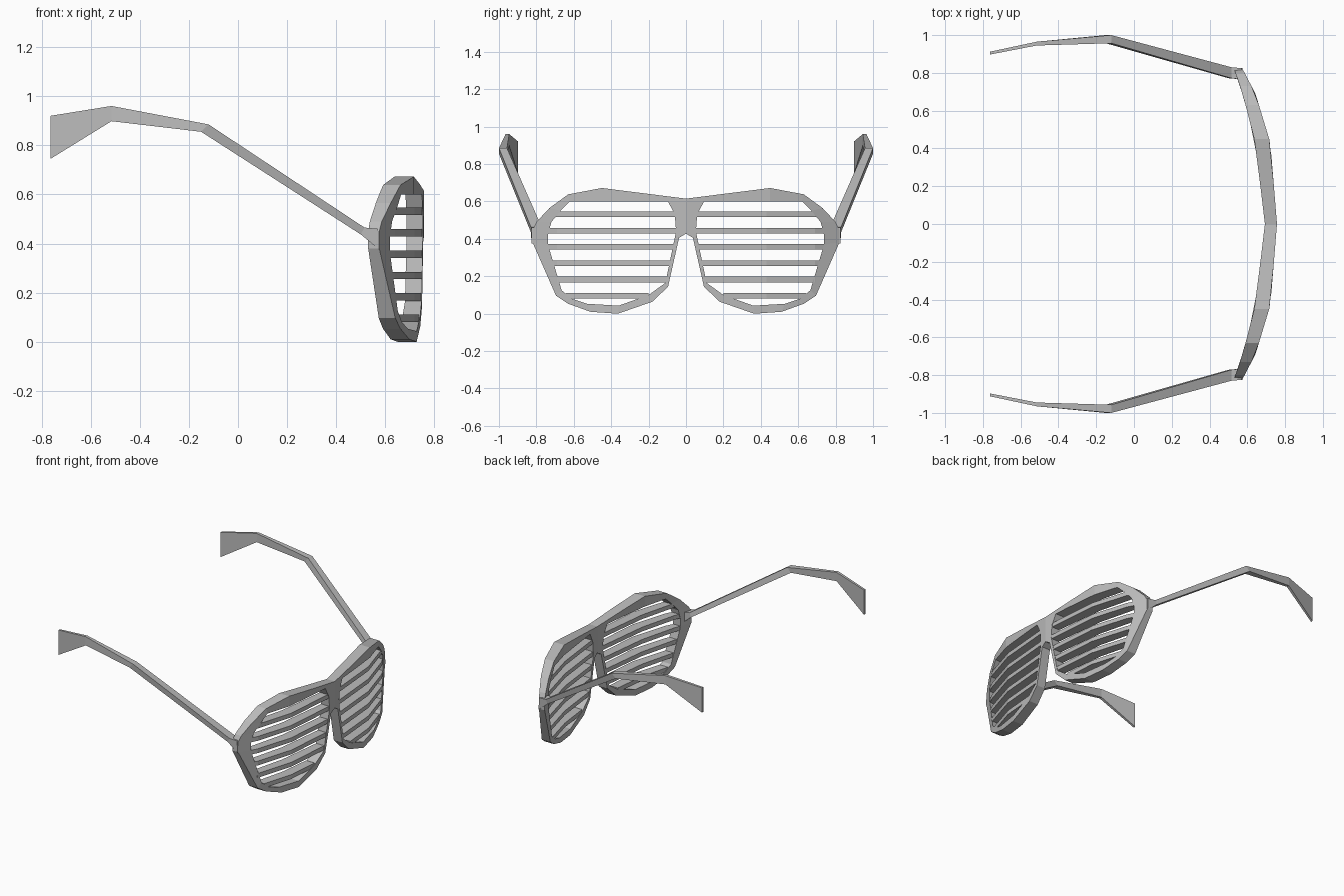
import bpy
import bmesh

cube = bpy.data.objects.get("Cube")
if cube:
    bpy.data.objects.remove(cube)

grey = bpy.data.materials.new("light grey plastic")
grey.use_nodes = True
color = (0.5, 0.5, 0.5, 1)
grey.diffuse_color = color
grey.node_tree.nodes["Principled BSDF"].inputs["Base Color"].default_value = color

# Curved front and back faces of the frame: (y, front x, back x)
WRAP = [(0, .757, .693), (.43, .722, .642), (.69, .643, .575), (.82, .575, .53)]
# Matching points (y, z) on the outer rim and on the lens opening, one half
OUTER = [(0, .615), (.22, .643), (.45, .672), (.63, .638), (.73, .565), (.8, .49),
         (.82, .45), (.82, .38), (.695, .096), (.63, .053), (.51, .01), (.364, 0),
         (.18, .064), (.096, .144), (.037, .406), (0, .428)]
INNER = [(.096, .6), (.22, .6), (.45, .6), (.62, .6), (.67, .55), (.72, .49),
         (.738, .42), (.738, .37), (.665, .125), (.61, .08), (.53, .053), (.36, .043),
         (.2, .1), (.11, .165), (.053, .44), (.06, .53)]
# Arm sections: top x, top z, bottom x, bottom z, inner y, outer y
ARM = [(.57, .46, .575, .375, .765, .825), (.515, .465, .5, .437, .772, .83),
       (-.12, .885, -.15, .855, .957, 1), (-.515, .96, -.515, .898, .945, .965),
       (-.763, .92, -.763, .745, .897, .912)]


def wrap(y, side):
    """x of the front (side 1) or back (side 2) surface at y."""
    for a, b in zip(WRAP, WRAP[1:]):
        if y <= b[0]:
            break
    t = (y - a[0]) / (b[0] - a[0])
    return a[side] + t * (b[side] - a[side])


def finish(bm, name):
    bmesh.ops.recalc_face_normals(bm, faces=bm.faces)
    mesh = bpy.data.meshes.new(name)
    bm.to_mesh(mesh)
    bm.free()
    mesh.materials.append(grey)
    obj = bpy.data.objects.new(name, mesh)
    bpy.context.collection.objects.link(obj)
    return obj


def loft(bm, sections, closed=False):
    """Join four-cornered sections into one solid bar or ring."""
    rings = [[bm.verts.new(p) for p in s] for s in sections]
    pairs = list(zip(rings, rings[1:]))
    if closed:
        pairs.append((rings[-1], rings[0]))
    else:
        bm.faces.new(rings[0])
        bm.faces.new(rings[-1])
    for a, b in pairs:
        for i in range(4):
            j = (i + 1) % 4
            bm.faces.new((a[i], a[j], b[j], b[i]))


# Frame: one rim ring, mirrored and welded at the bridge
bm = bmesh.new()
loft(bm, [[(wrap(o[0], 1), *o), (wrap(n[0], 1), *n),
           (wrap(n[0], 2), *n), (wrap(o[0], 2), *o)]
          for o, n in zip(OUTER, INNER)], closed=True)
for f in [f for f in bm.faces if all(abs(v.co.y) < 1e-5 for v in f.verts)]:
    bm.faces.remove(f)
frame = finish(bm, "frame")
mirror = frame.modifiers.new("mirror", 'MIRROR')
mirror.use_axis = (False, True, False)


def opening(z):
    """Range of y across the lens opening at height z."""
    ys = []
    for (y0, z0), (y1, z1) in zip(INNER, INNER[1:] + INNER[:1]):
        if (z0 - z) * (z1 - z) < 0:
            ys.append(y0 + (y1 - y0) * (z - z0) / (z1 - z0))
    return min(ys), max(ys)


# Shutter slats and arms on each side
for sign, side in ((1, "left"), (-1, "right")):
    bm = bmesh.new()
    for k in range(6):
        z = .096 + k * .087
        lo, hi = opening(z)
        lo, hi = lo - .012, hi + .012
        stops = [lo] + [w[0] for w in WRAP if lo < w[0] < hi] + [hi]
        loft(bm, [[(wrap(y, s) + d, sign * y, z + h)
                   for s, d, h in ((1, -.003, -.015), (1, -.003, .015),
                                   (2, .003, .015), (2, .003, -.015))]
                  for y in stops])
    finish(bm, side + "_shutter_slats")

    bm = bmesh.new()
    loft(bm, [[(xt, sign * yi, zt), (xt, sign * yo, zt),
               (xb, sign * yo, zb), (xb, sign * yi, zb)]
              for xt, zt, xb, zb, yi, yo in ARM])
    finish(bm, side + "_arm")
